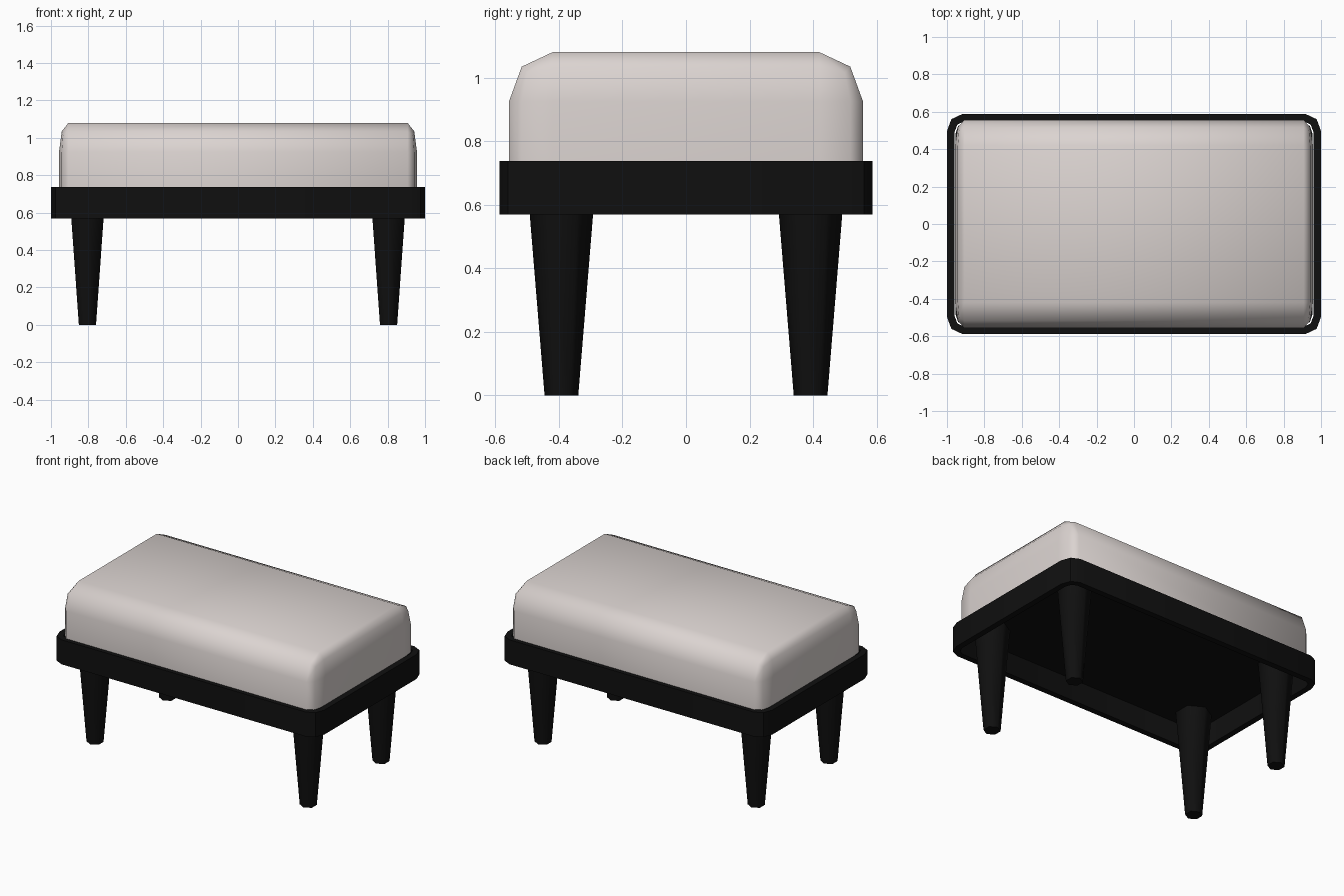
import bpy, bmesh, math
from mathutils import Vector, Matrix

old = bpy.data.objects.get("Cube")
if old:
    bpy.data.objects.remove(old, do_unlink=True)


def material(name, rgb):
    mat = bpy.data.materials.new(name)
    mat.use_nodes = True
    mat.diffuse_color = (*rgb, 1)
    mat.node_tree.nodes["Principled BSDF"].inputs["Base Color"].default_value = (*rgb, 1)
    return mat


cream = material("cream fabric", (0.71, 0.655, 0.635))
black = material("black wood", (0.005, 0.005, 0.005))


def finish(bm, name, mat, angle):
    bmesh.ops.recalc_face_normals(bm, faces=bm.faces)
    mesh = bpy.data.meshes.new(name)
    bm.to_mesh(mesh)
    bm.free()
    mesh.materials.append(mat)
    obj = bpy.data.objects.new(name, mesh)
    bpy.context.collection.objects.link(obj)
    bpy.ops.object.select_all(action='DESELECT')
    obj.select_set(True)
    bpy.context.view_layer.objects.active = obj
    bpy.ops.object.shade_smooth_by_angle(angle=math.radians(angle))
    return obj


def soft_box(name, half_x, half_y, bottom, top, bevel, mat, round_top=True, hollow=0, angle=30):
    """Box whose edges are rounded in two steps, by a different width per axis."""
    bm = bmesh.new()
    bmesh.ops.create_cube(bm, size=2)
    half = Vector((half_x, half_y, (top - bottom) / 2))
    stretch = Vector([h / b for h, b in zip(half, bevel)])
    bmesh.ops.scale(bm, vec=stretch, verts=bm.verts)
    edges = []
    for e in bm.edges:
        a, b = e.verts
        upright = abs(a.co.z - b.co.z) > 0.01
        if upright or (round_top and a.co.z > 0):
            edges.append(e)
    bmesh.ops.bevel(bm, geom=edges, offset=1, segments=2, profile=0.5, affect='EDGES')
    bmesh.ops.scale(bm, vec=bevel, verts=bm.verts)
    bmesh.ops.translate(bm, vec=(0, 0, (bottom + top) / 2), verts=bm.verts)
    if hollow:
        # Open the box into a ring with walls of the given thickness
        bm.normal_update()
        caps = [f for f in bm.faces if abs(f.normal.z) > 0.9]
        bmesh.ops.inset_region(bm, faces=caps, thickness=hollow, use_even_offset=True)
        loops = [e for f in caps for e in f.edges]
        bmesh.ops.delete(bm, geom=caps, context='FACES_ONLY')
        bmesh.ops.bridge_loops(bm, edges=loops)
    return finish(bm, name, mat, angle)


# Padded seat, open frame and the board under the padding
soft_box("cushion", 0.957, 0.557, 0.73, 1.08, (0.05, 0.137, 0.155), cream, angle=65)
soft_box("frame", 1.0, 0.587, 0.57, 0.737, (0.08, 0.09, 0.1), black, round_top=False, hollow=0.04)
soft_box("seat_board", 0.955, 0.542, 0.715, 0.729, (0.05, 0.06, 0.1), black, round_top=False)

# Four tapered six-sided legs, running up to the board
for side, sx in (("left", 1), ("right", -1)):
    for end, sy in (("front", -1), ("back", 1)):
        bm = bmesh.new()
        bmesh.ops.create_cone(bm, cap_ends=True, segments=6, radius1=0.053, radius2=0.112,
                              depth=0.72, matrix=Matrix.Translation((sx * 0.805, sy * 0.392, 0.36)))
        finish(bm, f"{end}_{side}_leg", black, 65)
